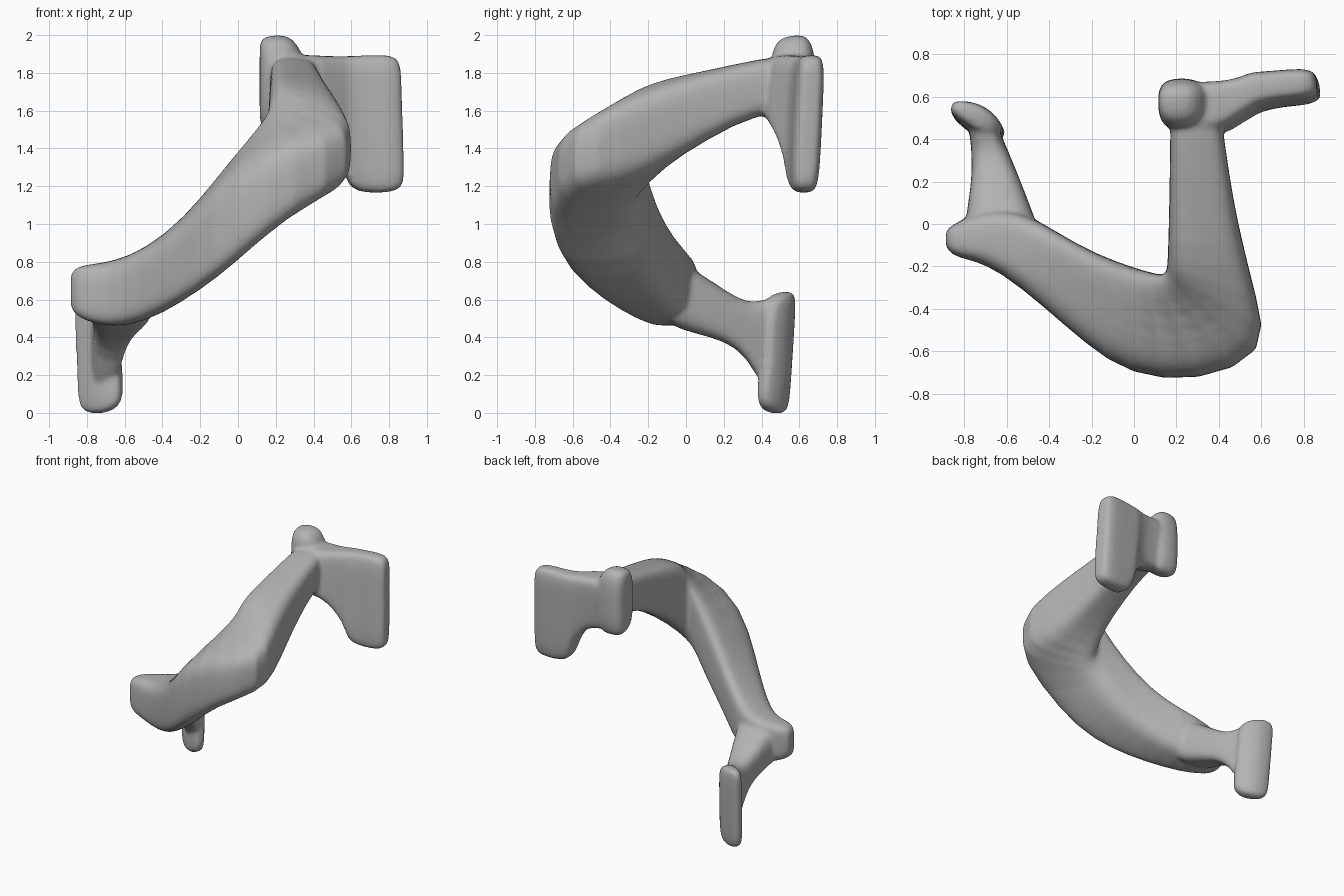
import bpy, math
from mathutils import Vector

grey = bpy.data.materials.new("plain grey")
grey.diffuse_color = (0.45, 0.45, 0.45, 1)
SIDES = 20


def ring(r, power, shift):
    """Rounded vertical section: (ax, ay, bx, by, a_low, a_high, b_low, b_high)."""
    ax, ay, bx, by, al, ah, bl, bh = r
    low = Vector(shift)
    c = [Vector((ax, ay, al)) + low, Vector((ax, ay, ah)),
         Vector((bx, by, bl)) + low, Vector((bx, by, bh))]
    pts = []
    for i in range(SIDES):
        t = 2 * math.pi * (i + 0.5) / SIDES
        cu, sv = math.cos(t), math.sin(t)
        u = 0.5 + 0.5 * math.copysign(abs(cu) ** (2 / power), cu)
        v = 0.5 + 0.5 * math.copysign(abs(sv) ** (2 / power), sv)
        pts.append(c[0].lerp(c[1], v).lerp(c[2].lerp(c[3], v), u))
    return pts


def loft(name, rings, power=3.2, shift=(0, 0, 0)):
    """Skin the sections, close both ends and soften the result."""
    loops = [ring(r, power, shift) for r in rings]
    verts = [p for l in loops for p in l]
    n, last = SIDES, len(loops) - 1
    faces = [(k * n + i, k * n + (i + 1) % n, (k + 1) * n + (i + 1) % n, (k + 1) * n + i)
             for k in range(last) for i in range(n)]
    for k in (0, last):
        mid = sum(loops[k], Vector()) / n
        inner = len(verts)
        verts += [p.lerp(mid, 0.3) for p in loops[k]]
        for i in range(n):
            j = (i + 1) % n
            faces.append((k * n + i, k * n + j, inner + j, inner + i))
        faces.append(tuple(range(inner, inner + n)))
    me = bpy.data.meshes.new(name)
    me.from_pydata(verts, [], faces)
    ob = bpy.data.objects.new(name, me)
    bpy.context.collection.objects.link(ob)
    me.materials.append(grey)
    bpy.ops.object.select_all(action='DESELECT')
    ob.select_set(True)
    bpy.context.view_layer.objects.active = ob
    bpy.ops.object.mode_set(mode='EDIT')
    bpy.ops.mesh.select_all(action='SELECT')
    bpy.ops.mesh.normals_make_consistent(inside=False)
    bpy.ops.object.mode_set(mode='OBJECT')
    sub = ob.modifiers.new("soften", 'SUBSURF')
    sub.levels = sub.render_levels = 1
    bpy.ops.object.convert(target='MESH')
    return ob


# Bent limb: upper half, mitred elbow, lower half and heel
limb = loft("bent_limb", [
    (.17, .60, .40, .60, 1.57, 1.90, 1.57, 1.90),
    (.17, .40, .425, .40, 1.60, 1.885, 1.60, 1.87),
    (.165, .10, .47, .10, 1.44, 1.82, 1.44, 1.80),
    (.16, -.10, .52, -.12, 1.30, 1.79, 1.31, 1.74),
    (.155, -.22, .575, -.34, 1.13, 1.75, 1.21, 1.66),
    (.145, -.24, .645, -.615, 1.05, 1.71, 1.21, 1.52),
    (.11, -.235, .30, -.75, 1.00, 1.60, 1.04, 1.46),
    (.00, -.205, -.02, -.715, .82, 1.42, .77, 1.32),
    (-.18, -.14, -.23, -.565, .67, 1.17, .62, 1.07),
    (-.36, -.04, -.43, -.385, .54, .97, .51, .90),
    (-.55, .08, -.63, -.225, .46, .84, .44, .80),
    (-.74, .06, -.76, -.17, .48, .79, .46, .79),
    (-.85, .00, -.85, -.155, .51, .78, .50, .78),
    (-.885, -.03, -.885, -.11, .56, .74, .55, .74)], 3.8)

# Ankle leading from the heel to the lower plate
ankle = loft("ankle", [
    (-.80, -.08, -.42, -.10, .46, .78, .46, .86),
    (-.79, .06, -.47, .04, .43, .75, .41, .77),
    (-.765, .20, -.54, .22, .39, .65, .37, .64),
    (-.765, .32, -.59, .34, .30, .58, .28, .58),
    (-.77, .40, -.62, .41, .12, .60, .12, .60),
    (-.79, .50, -.66, .50, .12, .62, .12, .62)])

# Lower plate, standing upright
low_plate = loft("lower_plate", [
    (-.65, .41, -.62, .47, .06, .58, .06, .58),
    (-.70, .41, -.66, .53, .01, .625, .01, .625),
    (-.78, .45, -.73, .58, -.01, .645, -.01, .645),
    (-.85, .51, -.82, .59, .0, .645, .0, .645),
    (-.87, .535, -.855, .58, .05, .61, .05, .61)], 5, (.02, -.04, 0))

# Upright knob at the upper end
knob = loft("upper_knob", [
    (.115, .53, .115, .62, 1.57, 1.96, 1.52, 1.97),
    (.135, .45, .135, .68, 1.52, 1.98, 1.45, 2.01),
    (.23, .44, .23, .69, 1.52, 1.99, 1.45, 2.02),
    (.29, .46, .29, .68, 1.52, 1.97, 1.45, 2.0),
    (.34, .50, .34, .65, 1.55, 1.90, 1.49, 1.92)], 3.2)

# Upper plate, with its low step on the outer half
up_plate = loft("upper_plate", [
    (.22, .42, .22, .68, 1.56, 1.90, 1.47, 1.90),
    (.41, .44, .38, .68, 1.55, 1.895, 1.47, 1.895),
    (.49, .50, .46, .69, 1.43, 1.89, 1.42, 1.89),
    (.555, .535, .53, .715, 1.31, 1.89, 1.32, 1.89),
    (.57, .55, .55, .725, 1.18, 1.89, 1.18, 1.89),
    (.68, .58, .66, .73, 1.16, 1.895, 1.16, 1.895),
    (.82, .585, .80, .745, 1.165, 1.9, 1.165, 1.9),
    (.865, .62, .85, .72, 1.20, 1.87, 1.20, 1.87)], 5, (.02, -.035, 0))

# Merge the parts into one body with gently filleted joints
bpy.ops.object.select_all(action='DESELECT')
for ob in (limb, ankle, low_plate, knob, up_plate):
    ob.select_set(True)
bpy.context.view_layer.objects.active = limb
bpy.ops.object.join()
limb.name = "bent_limb_body"
rem = limb.modifiers.new("merge", 'REMESH')
rem.mode = 'VOXEL'
rem.voxel_size = 0.013
rem.use_smooth_shade = True
smooth = limb.modifiers.new("fillet", 'SMOOTH')
smooth.factor = 0.5
smooth.iterations = 8
bpy.ops.object.convert(target='MESH')
bpy.ops.object.shade_smooth()
